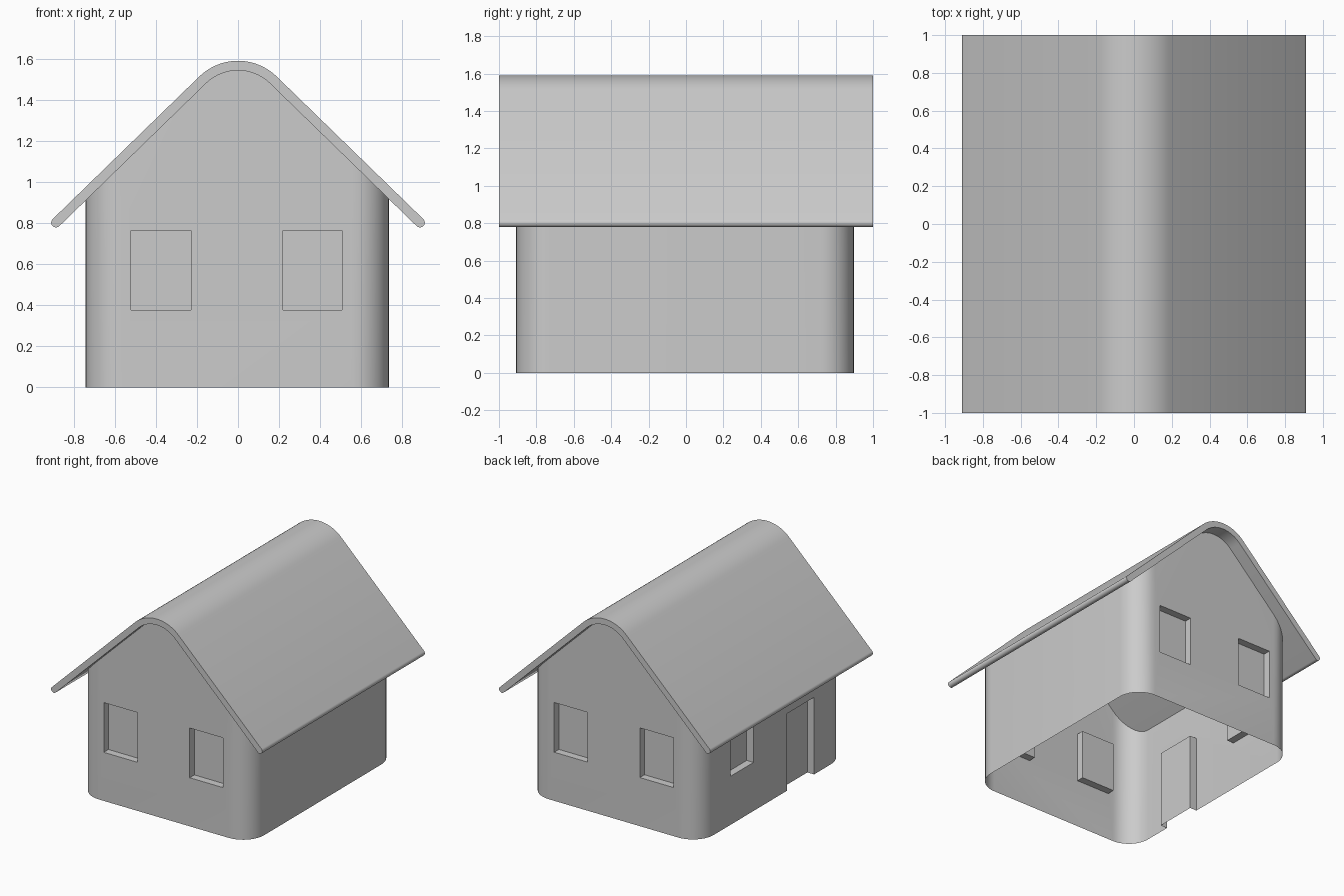
import bpy, bmesh
from math import sin, cos, radians, pi

if "Cube" in bpy.data.objects:
    bpy.data.objects.remove(bpy.data.objects["Cube"])

PITCH = radians(44.2)      # roof slope
RIDGE_R, RIDGE_Z = 0.27, 1.32   # ridge curve radius and centre height
THICK = 0.047


def prism(name, pts, to3d, depth):
    """Extrude a flat outline along a vector."""
    bm = bmesh.new()
    face = bm.faces.new([bm.verts.new(to3d(*p)) for p in pts])
    ext = bmesh.ops.extrude_face_region(bm, geom=[face], use_keep_orig=True)
    bmesh.ops.translate(bm, vec=depth,
                        verts=[g for g in ext["geom"] if isinstance(g, bmesh.types.BMVert)])
    bmesh.ops.recalc_face_normals(bm, faces=bm.faces)
    me = bpy.data.meshes.new(name)
    bm.to_mesh(me)
    bm.free()
    ob = bpy.data.objects.new(name, me)
    bpy.context.collection.objects.link(ob)
    return ob


def box(name, x0, x1, y0, y1, z0, z1):
    return prism(name, [(x0, y0), (x1, y0), (x1, y1), (x0, y1)],
                 lambda x, y: (x, y, z0), (0, 0, z1 - z0))


def roof_curve(offset, end_x, n=20):
    """Roof line from left to right, offset inward from the outer surface."""
    r = RIDGE_R - offset
    arc = [(r * sin(t), RIDGE_Z + r * cos(t))
           for t in (-PITCH + 2 * PITCH * i / n for i in range(n + 1))]
    x, z = arc[-1]
    z -= (end_x - x) * sin(PITCH) / cos(PITCH)
    return [(-end_x, z)] + arc + [(end_x, z)]


def activate(ob):
    bpy.ops.object.select_all(action='DESELECT')
    ob.select_set(True)
    bpy.context.view_layer.objects.active = ob


def boolean(ob, cutter, op):
    mod = ob.modifiers.new("cut", 'BOOLEAN')
    mod.operation, mod.object, mod.solver = op, cutter, 'EXACT'
    activate(ob)
    bpy.ops.object.modifier_apply(modifier=mod.name)
    bpy.data.objects.remove(cutter)


def smooth(ob):
    activate(ob)
    bpy.ops.object.shade_smooth_by_angle(angle=radians(30))


# Roof: curved sheet with rounded eaves
mid = roof_curve(THICK / 2, 0.886)
cx, cz = mid[-1]
h = THICK / 2
tip = [(cx + h * cos(a), cz + h * sin(a))
       for a in (pi / 2 - PITCH - pi * i / 8 for i in range(9))]
outer = roof_curve(0, 0.8)[1:-1]
inner = roof_curve(THICK, 0.8)[1:-1]
section = outer + tip + inner[::-1] + [(-x, z) for x, z in tip[::-1]]
roof = prism("roof", section, lambda x, z: (x, -1, z), (0, 2, 0))
smooth(roof)

# Walls: rounded plan, trimmed to the roof line
X0, X1, Y0, Y1, R = -0.742, 0.735, -0.908, 0.897, 0.18
plan = []
for k, (px, py) in enumerate([(X1 - R, Y1 - R), (X0 + R, Y1 - R),
                              (X0 + R, Y0 + R), (X1 - R, Y0 + R)]):
    for i in range(11):
        a = pi / 2 * (k + i / 10)
        plan.append((px + R * cos(a), py + R * sin(a)))
walls = prism("walls", plan, lambda x, y: (x, y, 0), (0, 0, 2))
gable = prism("gable_cutter", roof_curve(0.025, 1.0) + [(1, -1), (-1, -1)],
              lambda x, z: (x, -1.2, z), (0, 2.4, 0))
boolean(walls, gable, 'INTERSECT')

# Window and door recesses
D, Z0, Z1 = 0.058, 0.378, 0.765
for x0, x1 in ((-0.52, -0.23), (0.22, 0.507)):
    boolean(walls, box("cutter", x0, x1, -1.2, Y0 + D, Z0, Z1), 'DIFFERENCE')
    boolean(walls, box("cutter", x0, x1, Y1 - D, 1.2, Z0, Z1), 'DIFFERENCE')
boolean(walls, box("cutter", -1.2, X0 + D, 0.23, 0.515, Z0, Z1), 'DIFFERENCE')
boolean(walls, box("cutter", -1.2, X0 + D, -0.515, -0.185, -0.2, 0.6), 'DIFFERENCE')

# Walls are a single open skin: no floor, no cap under the roof
bm = bmesh.new()
bm.from_mesh(walls.data)
bm.normal_update()
drop = [f for f in bm.faces
        if all(v.co.z < 1e-4 for v in f.verts)
        or (f.normal.z > 0.2 and f.calc_center_median().z > 0.85)]
bmesh.ops.delete(bm, geom=drop, context='FACES')
bm.to_mesh(walls.data)
bm.free()
smooth(walls)
